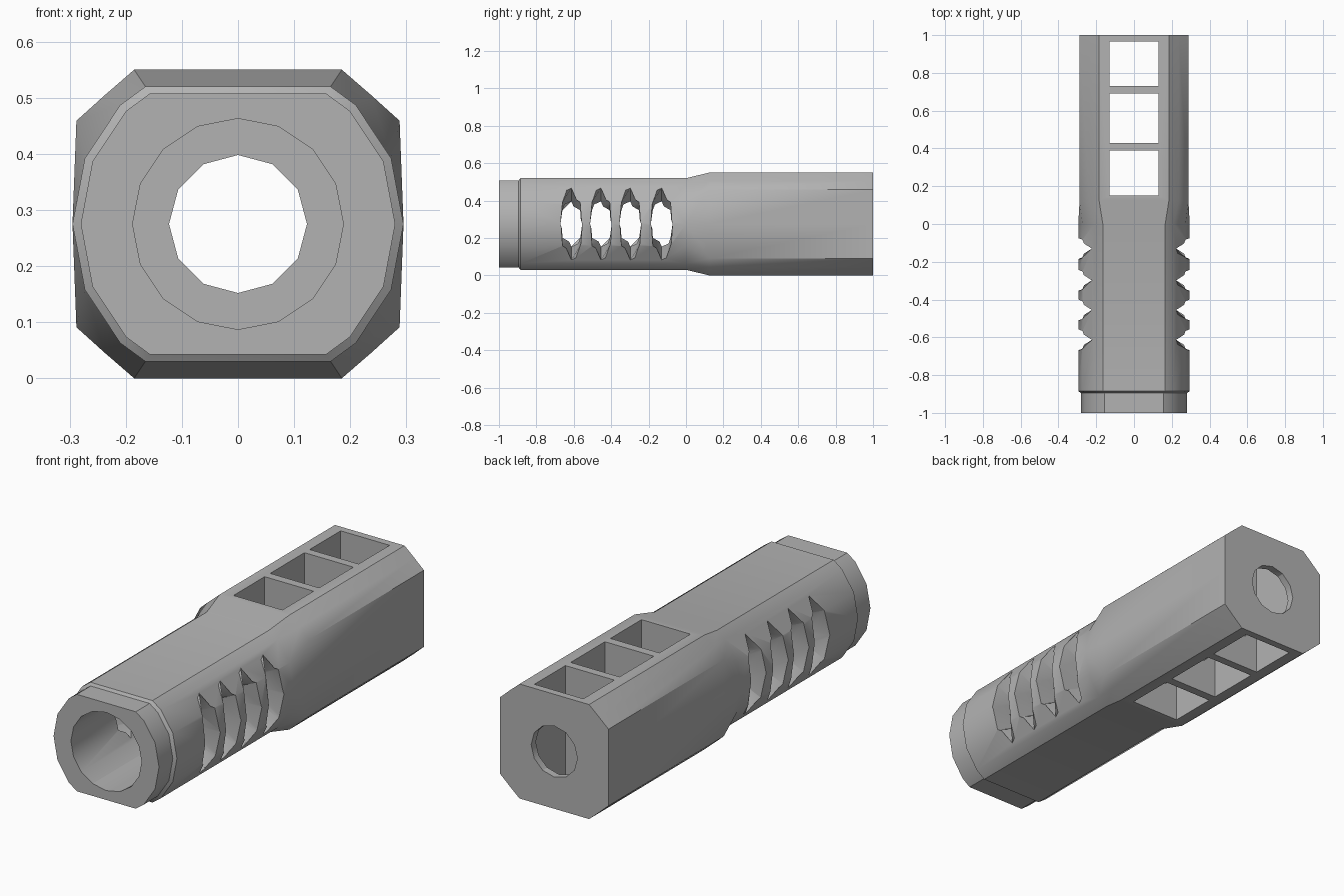
import bpy, bmesh, math
from mathutils import Vector

MID = 0.275  # height of the bore axis

cube = bpy.data.objects.get("Cube")
if cube:
    bpy.data.objects.remove(cube, do_unlink=True)

grey = bpy.data.materials.new("Plain Grey")
grey.use_nodes = True
color = (0.45, 0.45, 0.45, 1)
grey.diffuse_color = color
grey.node_tree.nodes["Principled BSDF"].inputs["Base Color"].default_value = color


def make_object(name, bm):
    bmesh.ops.recalc_face_normals(bm, faces=bm.faces)
    mesh = bpy.data.meshes.new(name)
    bm.to_mesh(mesh)
    bm.free()
    obj = bpy.data.objects.new(name, mesh)
    mesh.materials.append(grey)
    bpy.context.collection.objects.link(obj)
    return obj


def loft(name, rings, fold=None):
    """Skin closed rings; the span numbered fold gets creases off its side point."""
    bm = bmesh.new()
    rows = [[bm.verts.new(p) for p in ring] for ring in rings]
    n = len(rows[0])
    for k, (a, b) in enumerate(zip(rows, rows[1:])):
        for i in range(n):
            j = (i + 1) % n
            if k == fold and i % 7 == 2:
                bm.faces.new((a[i], a[j], b[i]))
                bm.faces.new((a[j], b[j], b[i]))
            elif k == fold and i % 7 == 3:
                bm.faces.new((a[i], a[j], b[j]))
                bm.faces.new((a[i], b[j], b[i]))
            else:
                bm.faces.new((a[i], a[j], b[j], b[i]))
    bm.faces.new(rows[0])
    bm.faces.new(rows[-1][::-1])
    return make_object(name, bm)


def section(y, quarter, scale=1):
    """Mirror a quarter outline (side point to flat corner) into a full ring."""
    right = [(x, -z) for x, z in quarter[:0:-1]] + quarter
    full = right + [(-x, -z) for x, z in right]
    return [(x * scale, y, MID + z * scale) for x, z in full]


# Body: reduced nose, rounded front half, chamfered square rear half
rounded = [(0.295, 0), (0.273, 0.117), (0.21, 0.212), (0.165, 0.245)]
square = [(0.288, 0), (0.288, 0.184), (0.237, 0.23), (0.185, 0.275)]
body = loft("muzzle_body", [
    section(-1, rounded, 0.95), section(-0.895, rounded, 0.95),
    section(-0.885, rounded), section(0, rounded),
    section(0.125, square), section(1, square)], fold=3)


def cut(cutter):
    cutter.hide_render = True
    mod = body.modifiers.new("cut", 'BOOLEAN')
    mod.operation = 'DIFFERENCE'
    mod.solver = 'EXACT'
    mod.object = cutter
    bpy.context.view_layer.objects.active = body
    bpy.ops.object.modifier_apply(modifier=mod.name)
    bpy.data.objects.remove(cutter, do_unlink=True)


def bore(name, radius, sides, y0, y1):
    ring = [(radius * math.sin(math.tau * i / sides),
             MID + radius * math.cos(math.tau * i / sides)) for i in range(sides)]
    return loft(name, [[(x, y, z) for x, z in ring] for y in (y0, y1)])


# Wide front bore and narrower exit bore
cut(bore("front_bore", 0.188, 16, -1.1, 0.0))
cut(bore("exit_bore", 0.123, 12, -0.1, 1.1))

# Three square windows running from top to bottom
for y0, y1 in ((0.152, 0.388), (0.43, 0.69), (0.73, 0.965)):
    corners = [(-0.13, y0), (0.13, y0), (0.13, y1), (-0.13, y1)]
    cut(loft("window", [[(x, y, z) for x, y in corners] for z in (-0.1, 0.7)]))

# Four pointed side slots per side, their tips converging on the axis
slot = [(0, 0.86), (0.047, 0.43), (0.058, 0), (0.047, -0.43),
        (0, -0.86), (-0.047, -0.43), (-0.058, 0), (-0.047, 0.43)]
for y in (-0.613, -0.455, -0.298, -0.13):
    for side in (-1, 1):
        cut(loft("side_slot", [[(side * x, y + dy, MID + dz * x) for dy, dz in slot]
                               for x in (0.08, 0.4)]))

# Smooth the rounded sides, keep the flats and cuts crisp
bm = bmesh.new()
bm.from_mesh(body.data)
for face in bm.faces:
    face.smooth = True
for edge in bm.edges:
    angle = edge.calc_face_angle(math.pi)
    flats = sum(abs(f.normal.z) > 0.95 for f in edge.link_faces)
    edge.smooth = angle < math.radians(44) and not (flats == 1 and angle > 0.25)
bm.to_mesh(body.data)
bm.free()
